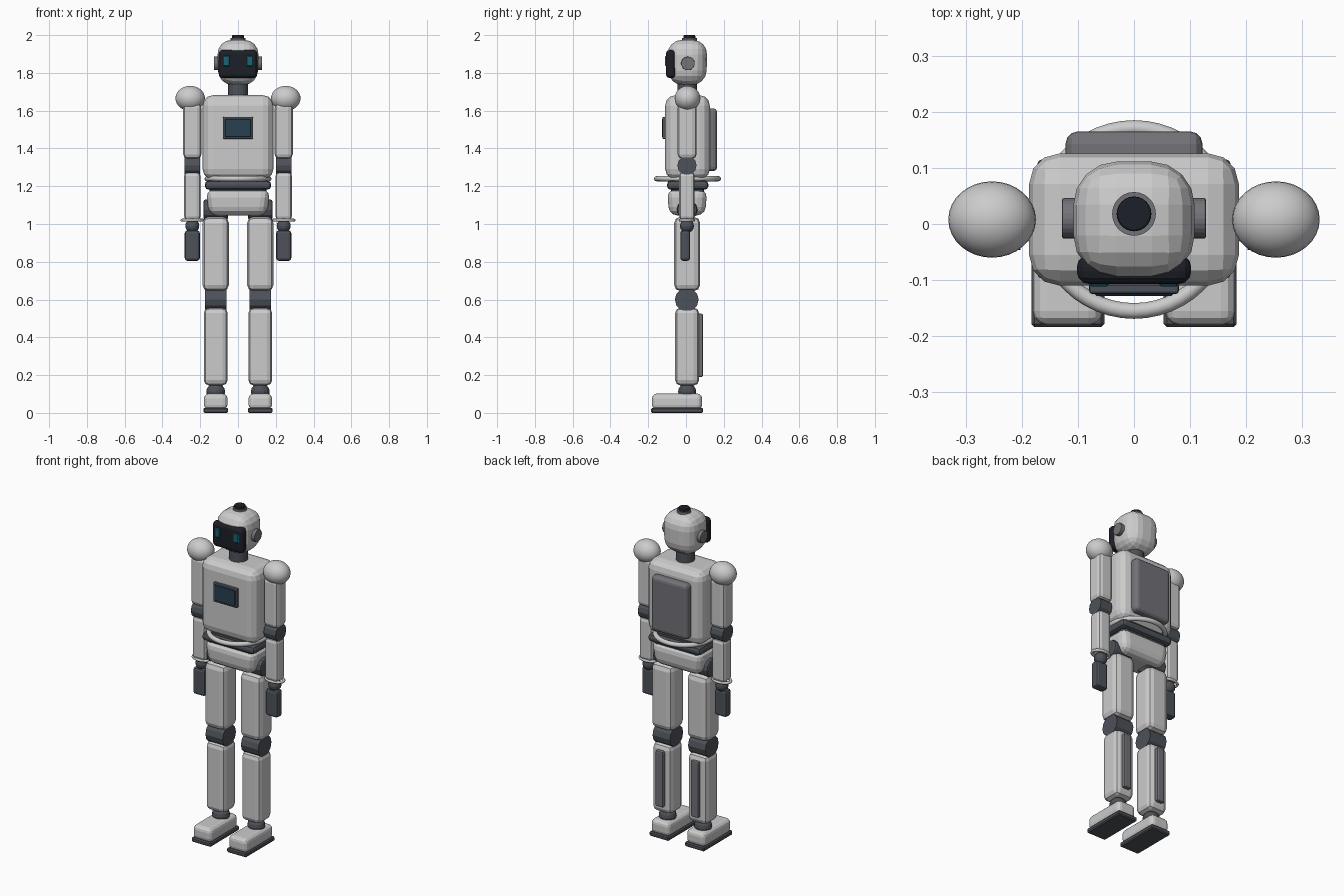
import bpy, bmesh, math
from mathutils import Matrix

if "Cube" in bpy.data.objects:
    bpy.data.objects.remove(bpy.data.objects["Cube"])


def mat(name, r, g, b):
    m = bpy.data.materials.new(name)
    m.diffuse_color = (r, g, b, 1)
    m.use_nodes = True
    m.node_tree.nodes["Principled BSDF"].inputs["Base Color"].default_value = m.diffuse_color
    return m


WHITE = mat("shell", 0.78, 0.79, 0.80)
MID = mat("panel_grey", 0.17, 0.17, 0.19)
DARK = mat("joint_grey", 0.075, 0.085, 0.10)
BLACK = mat("black", 0.012, 0.014, 0.02)
NAVY = mat("screen_blue", 0.02, 0.05, 0.08)
TEAL = mat("eye_teal", 0.01, 0.13, 0.17)


def finish(bm, name, material, smooth=False):
    bmesh.ops.recalc_face_normals(bm, faces=bm.faces)
    me = bpy.data.meshes.new(name)
    bm.to_mesh(me)
    bm.free()
    me.materials.append(material)
    for p in me.polygons:
        p.use_smooth = smooth
    ob = bpy.data.objects.new(name, me)
    bpy.context.collection.objects.link(ob)
    return ob


def box(name, x, y, z, material, bevel=0.01, seg=2, taper=1.0):
    """Bevelled box from (min, max) ranges; taper narrows the bottom."""
    bm = bmesh.new()
    bmesh.ops.create_cube(bm, size=1)
    for v in bm.verts:
        k = taper if v.co.z < 0 else 1
        v.co.x = (x[0] + x[1]) / 2 + v.co.x * k * (x[1] - x[0])
        v.co.y = (y[0] + y[1]) / 2 + v.co.y * k * (y[1] - y[0])
        v.co.z = (z[0] + z[1]) / 2 + v.co.z * (z[1] - z[0])
    bmesh.ops.bevel(bm, geom=bm.edges[:], offset=bevel, segments=seg,
                    profile=0.5, affect='EDGES', clamp_overlap=True)
    return finish(bm, name, material)


def cyl(name, loc, r, depth, material, axis='Z', sides=24, r2=None, bevel=0.0):
    bm = bmesh.new()
    bmesh.ops.create_cone(bm, cap_ends=True, segments=sides, radius1=r,
                          radius2=r if r2 is None else r2, depth=depth)
    if bevel:
        rim = [e for e in bm.edges if abs(e.verts[0].co.z - e.verts[1].co.z) < 1e-5]
        bmesh.ops.bevel(bm, geom=rim, offset=bevel, segments=2, profile=0.5, affect='EDGES')
    m = Matrix.Translation(loc)
    if axis == 'X':
        m = m @ Matrix.Rotation(math.pi / 2, 4, 'Y')
    bm.transform(m)
    return finish(bm, name, material)


def ball(name, loc, radii, material, u=32, v=16, smooth=True):
    bm = bmesh.new()
    bmesh.ops.create_uvsphere(bm, u_segments=u, v_segments=v, radius=1)
    bm.transform(Matrix.Translation(loc) @ Matrix.Diagonal((*radii, 1)))
    return finish(bm, name, material, smooth)


def ring(name, loc, rx, ry, minor, material, n=48, k=12):
    bm = bmesh.new()
    loops = []
    for i in range(n):
        a = 2 * math.pi * i / n
        loop = []
        for j in range(k):
            b = 2 * math.pi * j / k
            loop.append(bm.verts.new((loc[0] + (rx + minor * math.cos(b)) * math.cos(a),
                                      loc[1] + (ry + minor * math.cos(b)) * math.sin(a),
                                      loc[2] + minor * math.sin(b))))
        loops.append(loop)
    for i in range(n):
        p, q = loops[i], loops[(i + 1) % n]
        for j in range(k):
            bm.faces.new((p[j], q[j], q[(j + 1) % k], p[(j + 1) % k]))
    return finish(bm, name, material, True)


def span(c, h):
    return (c - h, c + h)


# Head
box("head", (-0.11, 0.11), (-0.099, 0.113), (1.735, 1.975), WHITE, 0.078, 4, 0.95)
box("visor", (-0.102, 0.102), (-0.107, -0.055), (1.772, 1.922), BLACK, 0.022, 3)
cyl("crown_ring", (0, 0.018, 1.97), 0.039, 0.03, MID)
cyl("crown_cap", (0, 0.018, 1.98), 0.031, 0.04, BLACK, bevel=0.004)
cyl("neck", (0, 0.006, 1.71), 0.052, 0.12, DARK)

# Torso
box("torso", (-0.187, 0.187), (-0.11, 0.126), (1.235, 1.682), WHITE, 0.055, 3)
box("screen_frame", (-0.08, 0.08), (-0.125, -0.09), (1.45, 1.567), DARK, 0.006)
box("screen", (-0.07, 0.07), (-0.128, -0.11), (1.46, 1.557), NAVY, 0.003, 1)
box("back_pack", (-0.122, 0.122), (0.10, 0.165), (1.28, 1.612), MID, 0.022, 3)
ring("waist_ring", (0, 0.008, 1.24), 0.163, 0.163, 0.014, WHITE)
box("waist", (-0.175, 0.175), (-0.10, 0.118), (1.182, 1.229), DARK, 0.018, 2)
box("waist_core", (-0.15, 0.15), (-0.08, 0.095), (1.15, 1.26), DARK, 0.02, 2)
box("pelvis", (-0.17, 0.17), (-0.10, 0.112), (1.045, 1.185), WHITE, 0.045, 3, 0.9)

for side, s in (("right", -1), ("left", 1)):
    def part(n):
        return side + "_" + n
    # Face details
    box(part("eye"), span(s * 0.062, 0.018), (-0.111, -0.09), (1.835, 1.89), TEAL, 0.004, 1)
    cyl(part("ear"), (s * 0.112, 0.01, 1.85), 0.036, 0.032, MID, 'X', bevel=0.003)
    # Arm
    x = s * 0.242
    ball(part("shoulder"), (s * 0.253, 0.008, 1.665), (0.078, 0.068, 0.066), WHITE)
    box(part("upper_arm"), span(x, 0.048), span(0.006, 0.05), (1.345, 1.64), WHITE, 0.024, 2)
    cyl(part("elbow"), (x, 0.005, 1.31), 0.051, 0.08, DARK, 'X', 12)
    box(part("forearm"), span(x, 0.043), span(0.005, 0.041), (1.02, 1.275), WHITE, 0.02, 2)
    ring(part("bracelet"), (x, 0.005, 1.02), 0.055, 0.036, 0.008, WHITE, 32, 8)
    ball(part("wrist"), (x, 0.005, 0.99), (0.037, 0.037, 0.037), DARK, 16, 8, False)
    box(part("hand"), span(x, 0.04), (-0.03, 0.022), (0.805, 0.966), DARK, 0.014, 2)
    # Leg
    x = s * 0.118
    cyl(part("hip"), (x, 0.006, 1.075), 0.055, 0.13, DARK, 'X', 12, bevel=0.012)
    box(part("thigh"), span(x, 0.07), span(0.006, 0.069), (0.645, 1.038), WHITE, 0.033, 2)
    cyl(part("knee"), (x, 0.004, 0.60), 0.063, 0.115, DARK, 'X', 12)
    box(part("shin"), span(x, 0.063), span(0.006, 0.063), (0.145, 0.557), WHITE, 0.028, 2)
    box(part("calf_panel"), span(x, 0.025), (0.055, 0.09), (0.19, 0.525), MID, 0.008, 2)
    ball(part("ankle"), (x, 0.006, 0.112), (0.05, 0.048, 0.045), DARK, 16, 8, False)
    box(part("foot"), span(x, 0.062), (-0.18, 0.085), (0.018, 0.102), WHITE, 0.025, 3)
    box(part("sole"), span(x, 0.065), (-0.184, 0.09), (0.0, 0.027), DARK, 0.006, 1)
